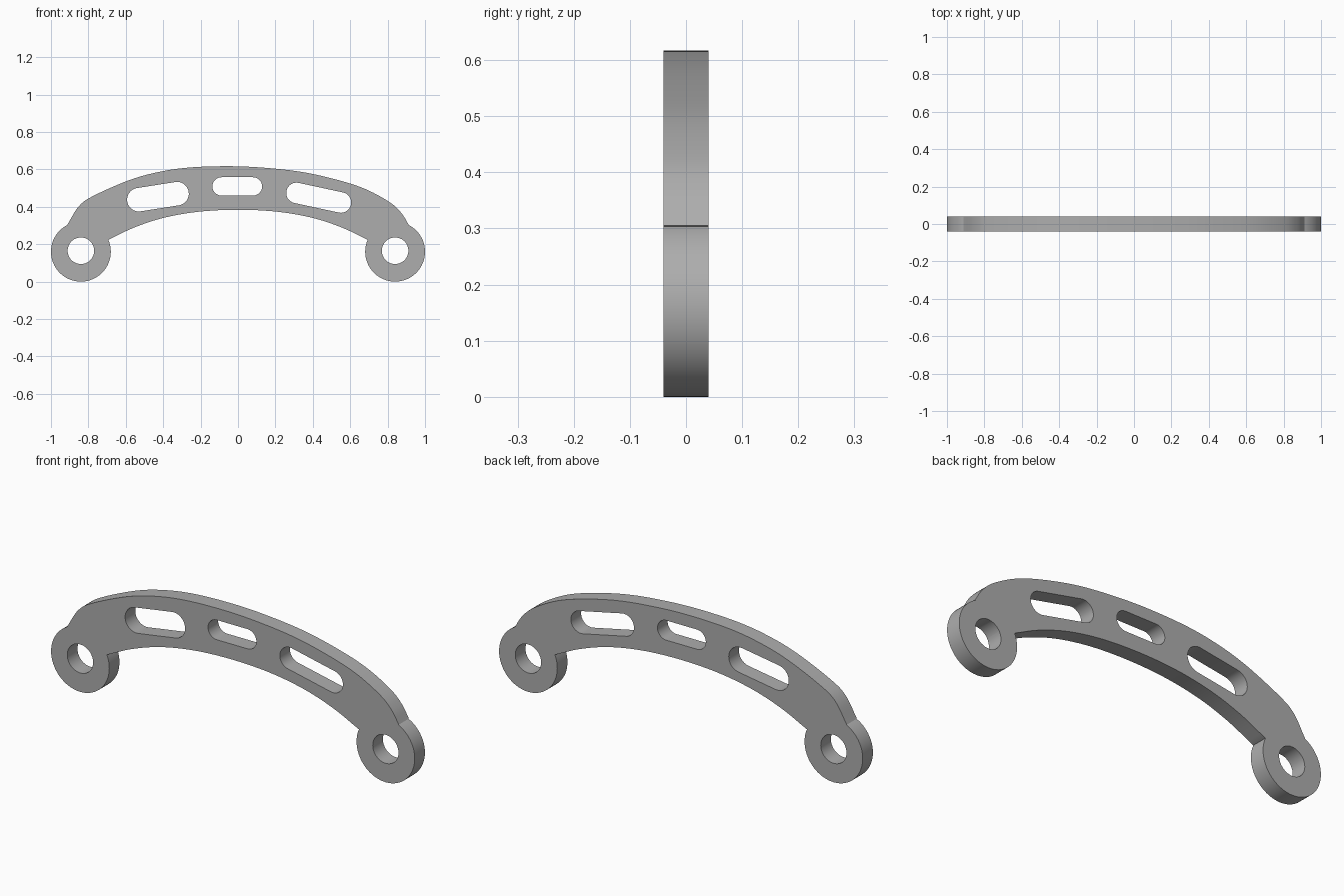
import bpy, bmesh, math
from mathutils import Vector

if "Cube" in bpy.data.objects:
    bpy.data.objects.remove(bpy.data.objects["Cube"], do_unlink=True)

HALF = 0.04          # half the plate thickness
EYE_X, EYE_Z = 0.84, 0.16

steel = bpy.data.materials.new("plain grey")
steel.use_nodes = True
grey = (0.42, 0.42, 0.42, 1)
steel.diffuse_color = grey
steel.node_tree.nodes["Principled BSDF"].inputs["Base Color"].default_value = grey


def smooth_path(points, steps=6):
    """Smooth curve through the given points."""
    p = [Vector(q) for q in points]
    p = [2 * p[0] - p[1]] + p + [2 * p[-1] - p[-2]]
    out = []
    for a, b, c, d in zip(p, p[1:], p[2:], p[3:]):
        for i in range(steps):
            t = i / steps
            out.append(0.5 * (2 * b + (c - a) * t + (2 * a - 5 * b + 4 * c - d) * t * t
                              + (3 * b - a - 3 * c + d) * t ** 3))
    return out + [p[-2]]


def slot_outline(a, b, radius, steps=24):
    """Rounded slot between two end centres; equal centres give a circle."""
    a, b = Vector(a), Vector(b)
    axis = math.atan2(b.y - a.y, b.x - a.x)
    out = []
    for centre, start in ((b, axis - math.pi / 2), (a, axis + math.pi / 2)):
        n = steps if a == b else steps + 1
        for i in range(n):
            ang = start + math.pi * i / steps
            out.append(centre + radius * Vector((math.cos(ang), math.sin(ang))))
    return out


def plate(name, outline, half):
    """Extrude an x-z outline along y."""
    bm = bmesh.new()
    face = bm.faces.new([bm.verts.new((p[0], -half, p[1])) for p in outline])
    moved = bmesh.ops.extrude_face_region(bm, geom=[face])["geom"]
    bmesh.ops.translate(bm, vec=(0, 2 * half, 0),
                        verts=[v for v in moved if isinstance(v, bmesh.types.BMVert)])
    bmesh.ops.recalc_face_normals(bm, faces=bm.faces)
    mesh = bpy.data.meshes.new(name)
    bm.to_mesh(mesh)
    bm.free()
    mesh.materials.append(steel)
    obj = bpy.data.objects.new(name, mesh)
    bpy.context.collection.objects.link(obj)
    return obj


def combine(target, tool, operation):
    bpy.context.view_layer.objects.active = target
    mod = target.modifiers.new(operation, "BOOLEAN")
    mod.operation, mod.solver, mod.object = operation, "EXACT", tool
    bpy.ops.object.modifier_apply(modifier=mod.name)
    bpy.data.objects.remove(tool, do_unlink=True)


# Arched bar: slightly uneven upper edge, symmetric lower edge
upper = smooth_path([(-0.912, 0.305), (-0.85, 0.404), (-0.77, 0.46), (-0.58, 0.543),
                     (-0.42, 0.587), (-0.26, 0.61), (-0.06, 0.617), (0.125, 0.61),
                     (0.33, 0.588), (0.516, 0.548), (0.676, 0.497), (0.81, 0.425),
                     (0.874, 0.366), (0.912, 0.305)])
half_lower = [(0.69, 0.225), (0.553, 0.29), (0.393, 0.342), (0.206, 0.374)]
lower = smooth_path(half_lower + [(0, 0.384)] + [(-x, z) for x, z in reversed(half_lower)])
arch = plate("arched_bracket", upper + [Vector((0.78, 0.2))] + lower + [Vector((-0.78, 0.2))], HALF)

# Round mounting eyes
for x in (-EYE_X, EYE_X):
    combine(arch, plate("eye", slot_outline((x, EYE_Z), (x, EYE_Z), 0.16, 32), HALF), "UNION")

# Eye holes and the three lightening slots
cuts = [((x, EYE_Z + 0.005), (x, EYE_Z + 0.005), 0.071) for x in (-EYE_X, EYE_X)]
cuts += [((-0.53, 0.438), (-0.326, 0.47), 0.063),
         ((-0.088, 0.509), (0.08, 0.509), 0.049),
         ((0.313, 0.474), (0.55, 0.423), 0.055)]
for a, b, radius in cuts:
    combine(arch, plate("cutter", slot_outline(a, b, radius), HALF * 2), "DIFFERENCE")

# Smooth curved walls, crisp rims
bpy.ops.object.select_all(action="DESELECT")
arch.select_set(True)
bpy.context.view_layer.objects.active = arch
bpy.ops.object.shade_smooth_by_angle(angle=math.radians(30))
